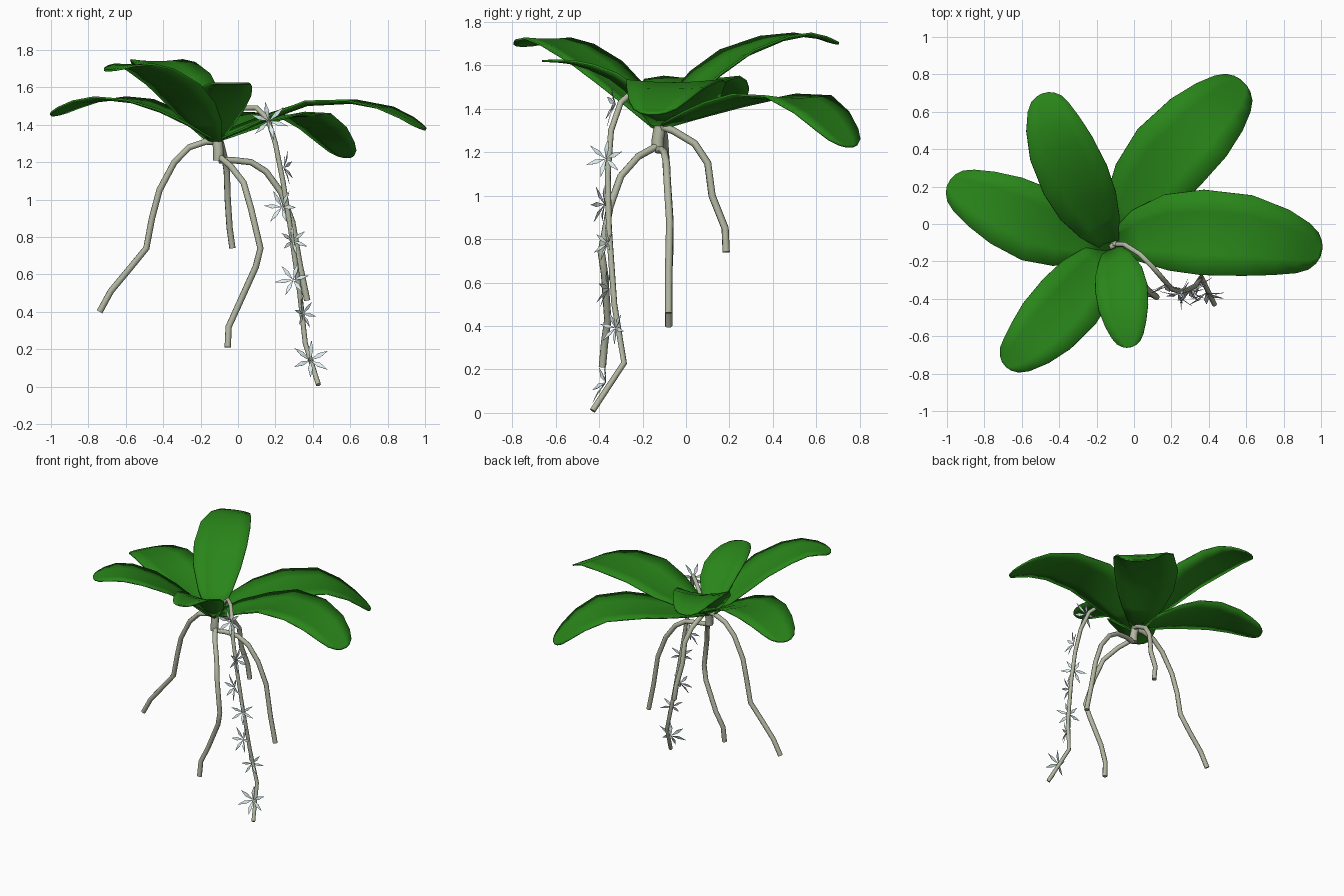
import bpy, bmesh, math
from mathutils import Vector

if "Cube" in bpy.data.objects:
    bpy.data.objects.remove(bpy.data.objects["Cube"])


def material(name, rgb):
    m = bpy.data.materials.new(name)
    m.diffuse_color = (*rgb, 1)
    m.use_nodes = True
    m.node_tree.nodes["Principled BSDF"].inputs["Base Color"].default_value = m.diffuse_color
    return m


GREEN = material("leaf_green", (0.022, 0.235, 0.01))
ROOT = material("root_grey", (0.45, 0.48, 0.36))
WHITE = material("petal_white", (0.75, 0.88, 0.9))


def finish(bm, name, mat):
    bmesh.ops.recalc_face_normals(bm, faces=bm.faces)
    me = bpy.data.meshes.new(name)
    bm.to_mesh(me)
    bm.free()
    me.materials.append(mat)
    ob = bpy.data.objects.new(name, me)
    bpy.context.collection.objects.link(ob)
    return ob


def smooth(ob, angle=50):
    bpy.ops.object.select_all(action='DESELECT')
    ob.select_set(True)
    bpy.context.view_layer.objects.active = ob
    bpy.ops.object.shade_smooth_by_angle(angle=math.radians(angle))


def sample(pts, t):
    """Point on a Catmull-Rom spline through pts."""
    f = t * (len(pts) - 1)
    i = min(int(f), len(pts) - 2)
    u = f - i
    b, c = pts[i], pts[i + 1]
    a = pts[i - 1] if i else b * 2 - c
    d = pts[i + 2] if i + 2 < len(pts) else c * 2 - b
    return 0.5 * (2 * b + (c - a) * u + (2 * a - 5 * b + 4 * c - d) * u ** 2
                  + (3 * b - a - 3 * c + d) * u ** 3)


# Leaf outline: position along midline, relative half width
OUTLINE = [(0, .28), (.12, .64), (.25, .89), (.4, 1), (.58, .95), (.75, .79),
           (.88, .61), (.95, .45), (.985, .27), (1, .1)]


def leaf(name, mid, half, cup):
    pts = [Vector(p) for p in mid]
    bm = bmesh.new()
    rows = []
    for t, w in OUTLINE:
        p = sample(pts, t)
        tan = (sample(pts, min(t + .03, 1)) - sample(pts, max(t - .03, 0))).normalized()
        side = tan.cross(Vector((0, 0, 1))).normalized()
        up = side.cross(tan)
        w *= half
        bend = cup * w * (1 - t)
        rows.append([bm.verts.new(p + side * w * s + up * bend * s * s)
                     for s in (-1, -.5, 0, .5, 1)])
    for r, q in zip(rows, rows[1:]):
        for j in range(4):
            bm.faces.new((r[j], r[j + 1], q[j + 1], q[j]))
    ob = finish(bm, name, GREEN)
    sol = ob.modifiers.new("thickness", 'SOLIDIFY')
    sol.thickness = 0.01
    sol.offset = 0
    smooth(ob)


leaf("leaf_right", [(-.1, -.1, 1.32), (.12, -.05, 1.41), (.37, -.045, 1.505),
                    (.63, -.065, 1.515), (.83, -.11, 1.47), (1, -.155, 1.375)], .228, .15)
leaf("leaf_back_right", [(-.11, -.08, 1.32), (.03, .15, 1.39), (.19, .36, 1.445),
                         (.36, .53, 1.44), (.48, .65, 1.35), (.585, .755, 1.225)], .225, .15)
leaf("leaf_back_left", [(-.13, -.1, 1.32), (-.23, .07, 1.5), (-.32, .25, 1.64),
                        (-.4, .43, 1.715), (-.445, .57, 1.735), (-.475, .7, 1.7)], .185, .3)
leaf("leaf_left", [(-.13, -.11, 1.32), (-.34, -.06, 1.44), (-.53, 0, 1.515),
                   (-.7, .08, 1.535), (-.85, .15, 1.51), (-.99, .22, 1.45)], .205, .15)
leaf("leaf_front_left", [(-.13, -.13, 1.31), (-.23, -.27, 1.46), (-.35, -.42, 1.6),
                         (-.48, -.56, 1.69), (-.58, -.66, 1.72), (-.695, -.75, 1.69)], .185, .15)
leaf("leaf_front", [(-.12, -.13, 1.31), (-.085, -.24, 1.45), (-.067, -.35, 1.54),
                    (-.055, -.46, 1.59), (-.04, -.56, 1.615), (-.025, -.66, 1.62)], .14, .3)


def tube(name, pts, radius):
    cu = bpy.data.curves.new(name, 'CURVE')
    cu.dimensions = '3D'
    cu.bevel_depth = radius
    cu.bevel_resolution = 2
    cu.use_fill_caps = True
    sp = cu.splines.new('POLY')
    sp.points.add(len(pts) - 1)
    for q, p in zip(sp.points, pts):
        q.co = (*p, 1)
    cu.materials.append(ROOT)
    ob = bpy.data.objects.new(name, cu)
    bpy.context.collection.objects.link(ob)
    bpy.ops.object.select_all(action='DESELECT')
    ob.select_set(True)
    bpy.context.view_layer.objects.active = ob
    bpy.ops.object.convert(target='MESH')
    smooth(bpy.context.view_layer.objects.active)


# Stem and hanging roots
tube("stem", [(-.105, -.13, 1.21), (-.105, -.13, 1.26), (-.11, -.12, 1.32)], .028)
tube("root_left", [(-.11, -.12, 1.31), (-.17, -.11, 1.31), (-.26, -.1, 1.28), (-.34, -.095, 1.2),
                   (-.42, -.085, 1.05), (-.46, -.075, .9), (-.49, -.075, .74),
                   (-.58, -.08, .63), (-.68, -.08, .51), (-.74, -.08, .4)], .017)
tube("root_back", [(-.1, -.12, 1.32), (-.09, -.06, 1.3), (-.075, .04, 1.24), (-.06, .1, 1.15),
                   (-.055, .12, 1.0), (-.045, .18, .85), (-.03, .185, .74)], .017)
tube("root_front", [(-.1, -.13, 1.23), (-.04, -.22, 1.18), (.03, -.3, 1.09), (.07, -.35, .95),
                    (.12, -.39, .74), (.095, -.375, .64), (0, -.36, .43),
                    (-.05, -.375, .32), (-.055, -.385, .21)], .017)
tube("root_right", [(-.1, -.13, 1.21), (-.02, -.11, 1.21), (.07, -.1, 1.2), (.15, -.09, 1.15),
                    (.23, -.085, 1.04), (.29, -.075, .88), (.33, -.08, .65), (.37, -.08, .46)], .017)

# Arching, hanging flower spike
tube("flower_spike", [(-.1, -.11, 1.3), (-.05, -.11, 1.42), (.03, -.16, 1.49), (.1, -.23, 1.49),
                      (.16, -.3, 1.43), (.2, -.345, 1.3), (.24, -.36, 1.1), (.28, -.355, .85),
                      (.33, -.33, .5), (.36, -.285, .23), (.43, -.43, .01)], .014)


def flower(name, centre, facing, size, spin):
    """Six narrow pointed petals opening along the facing direction."""
    c, n = Vector(centre), Vector(facing).normalized()
    u = n.cross(Vector((0, 0, 1))).normalized()
    v = u.cross(n)
    bm = bmesh.new()
    for k in range(6):
        a = spin + k * math.tau / 6
        out = u * math.cos(a) + v * math.sin(a)
        side = n.cross(out) * size * .12
        root = bm.verts.new(c)
        mid = c + out * size * .5 + n * size * .2
        tip = bm.verts.new(c + out * size + n * size * .3)
        l, r = bm.verts.new(mid + side), bm.verts.new(mid - side)
        bm.faces.new((root, r, l))
        bm.faces.new((l, r, tip))
    ob = finish(bm, name, WHITE)
    sol = ob.modifiers.new("thickness", 'SOLIDIFY')
    sol.thickness = 0.002


FLOWERS = [((.165, -.325, 1.42), (.1, -1, .1), .105), ((.245, -.37, 1.17), (1, -.25, .1), .09),
           ((.235, -.375, .96), (-.45, -1, .1), .095), ((.29, -.36, .78), (.5, -.9, .2), .085),
           ((.295, -.355, .57), (-.2, -.8, .2), .095), ((.345, -.325, .39), (.7, -.7, .1), .08),
           ((.385, -.37, .14), (.2, -1, .3), .105)]
for i, (c, n, s) in enumerate(FLOWERS):
    flower(f"flower_{i + 1}", c, n, s, .3 + i * .4)
